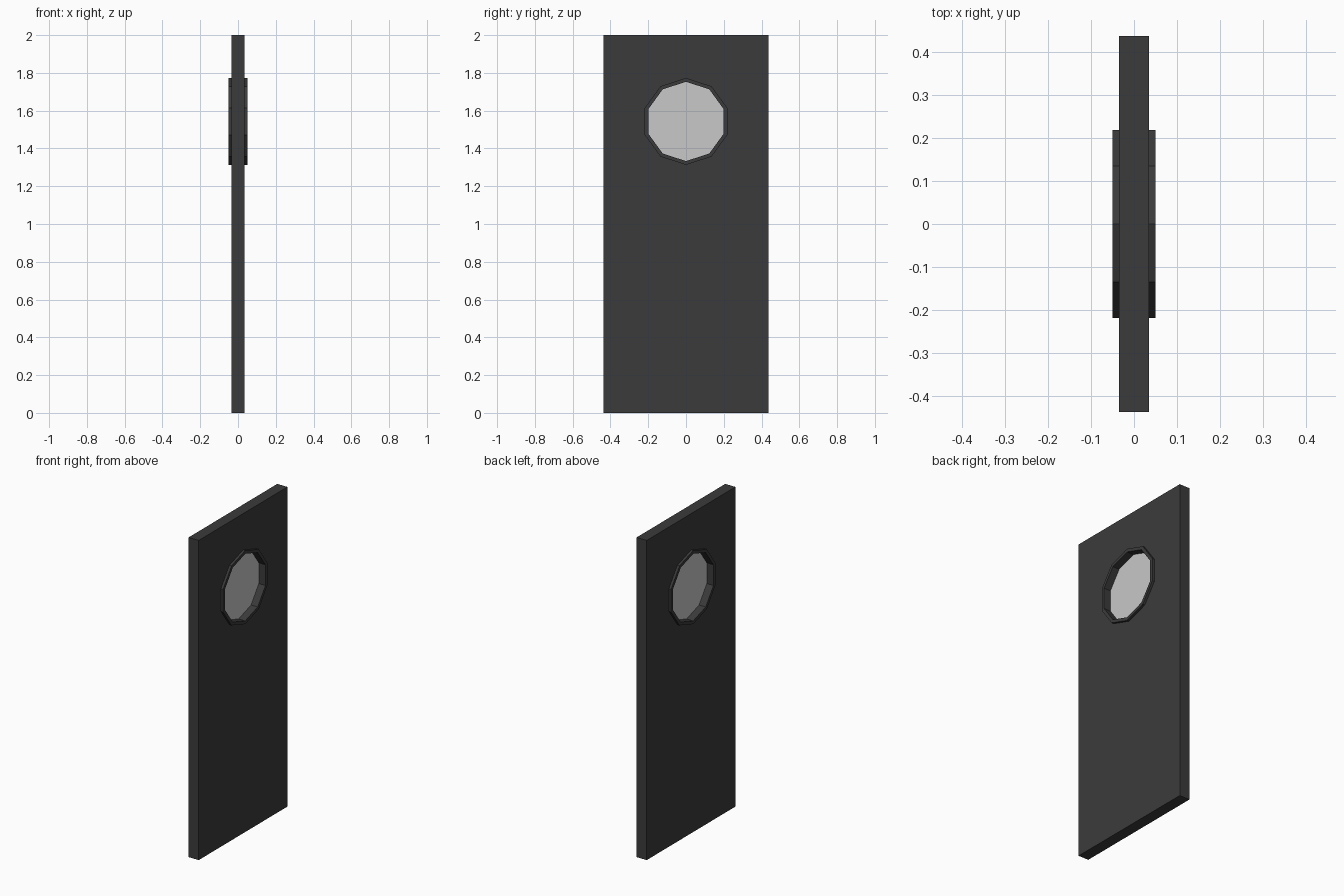
import bpy, bmesh, math

if "Cube" in bpy.data.objects:
    bpy.data.objects.remove(bpy.data.objects["Cube"])

W, T, H = 0.438, 0.035, 2.0      # half width, half thickness, height
CZ, N = 1.543, 10                # window centre height, window sides


def material(name, value):
    m = bpy.data.materials.new(name)
    m.diffuse_color = (value, value, value, 1)
    m.use_nodes = True
    m.node_tree.nodes["Principled BSDF"].inputs["Base Color"].default_value = m.diffuse_color
    return m


dark = material("dark grey", 0.044)
pale = material("pale glass", 0.58)


def ring(bm, radius, x):
    """Decagon of vertices in the YZ plane, one corner at the top."""
    step = 2 * math.pi / N
    return [bm.verts.new((x, radius * math.sin(i * step),
                          CZ + radius * math.cos(i * step))) for i in range(N)]


def bridge(bm, a, b):
    for i in range(N):
        j = (i + 1) % N
        bm.faces.new((a[i], a[j], b[j], b[i]))


def finish(name, bm, mat):
    bmesh.ops.recalc_face_normals(bm, faces=bm.faces)
    me = bpy.data.meshes.new(name)
    bm.to_mesh(me)
    bm.free()
    me.materials.append(mat)
    ob = bpy.data.objects.new(name, me)
    bpy.context.collection.objects.link(ob)
    return ob


# Door slab with a decagonal opening
bm = bmesh.new()
bmesh.ops.create_cube(bm, size=1)
for v in bm.verts:
    v.co = (v.co.x * 2 * T, v.co.y * 2 * W, (v.co.z + 0.5) * H)
door = finish("door_panel", bm, dark)

bm = bmesh.new()
a, b = ring(bm, 0.22, -0.1), ring(bm, 0.22, 0.1)
bridge(bm, a, b)
bm.faces.new(a)
bm.faces.new(b)
cutter = finish("window_cutter", bm, dark)
cutter.hide_render = True
cutter.hide_set(True)
cut = door.modifiers.new("window opening", 'BOOLEAN')
cut.operation, cut.solver, cut.object = 'DIFFERENCE', 'EXACT', cutter

# Raised rim standing proud of both door faces
bm = bmesh.new()
loops = [ring(bm, r, x) for r, x in
         ((0.23, -0.05), (0.23, 0.05), (0.21, 0.05), (0.21, -0.05))]
for i in range(4):
    bridge(bm, loops[i], loops[(i + 1) % 4])
finish("window_rim", bm, dark)

# Thin glass pane
bm = bmesh.new()
a, b = ring(bm, 0.212, -0.004), ring(bm, 0.212, 0.004)
bridge(bm, a, b)
bm.faces.new(a)
bm.faces.new(b)
finish("window_glass", bm, pale)
